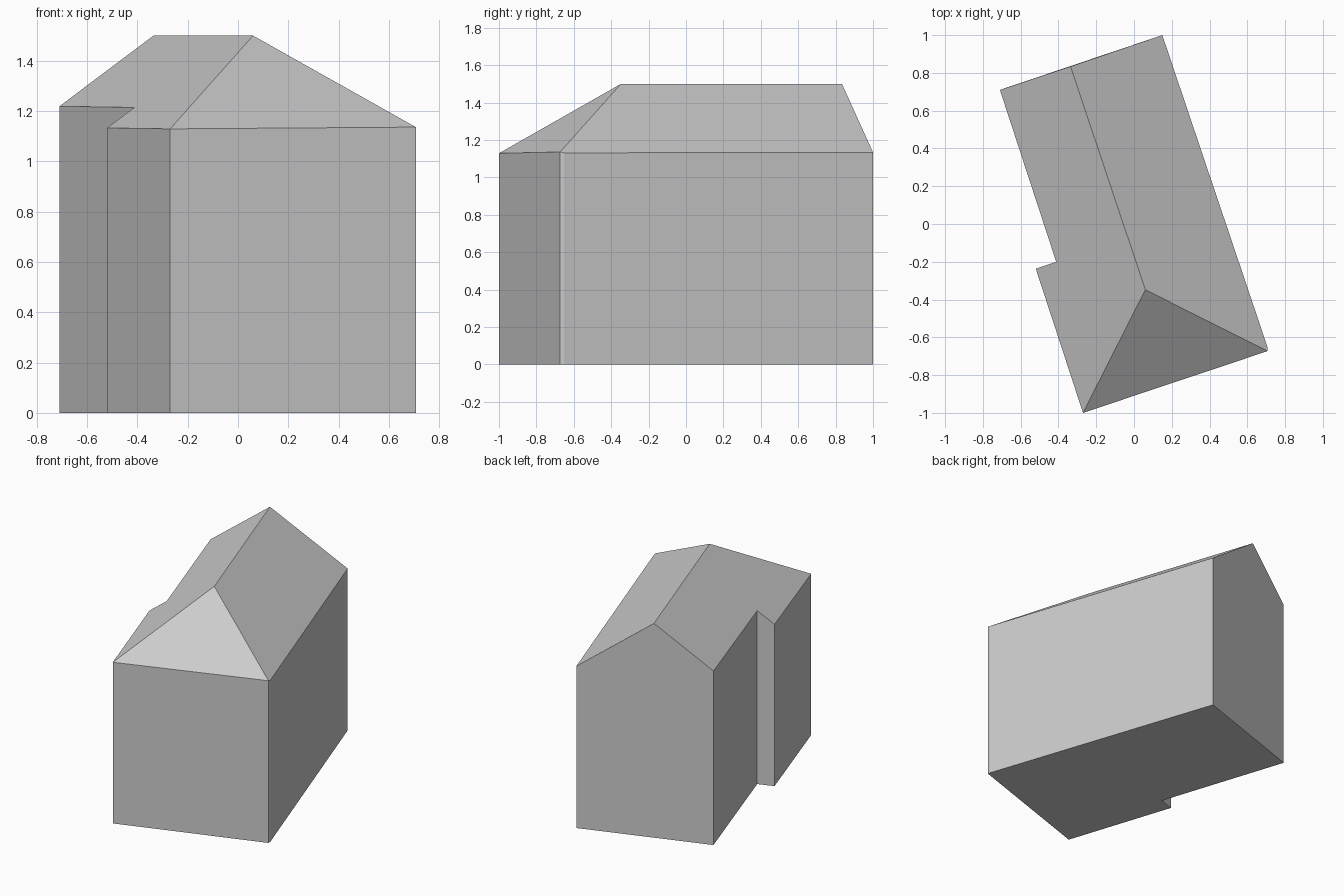
import bpy
import bmesh
from mathutils import Vector

cube = bpy.data.objects.get("Cube")
if cube:
    bpy.data.objects.remove(cube, do_unlink=True)

grey = bpy.data.materials.new("light grey")
colour = (0.6, 0.6, 0.6, 1.0)
grey.diffuse_color = colour
grey.use_nodes = True
grey.node_tree.nodes["Principled BSDF"].inputs["Base Color"].default_value = colour

# Footprint, counter-clockwise from the front corner
FOOTPRINT = [(-0.27, -1.0), (0.707, -0.673), (0.707, -0.652), (0.15, 1.0),
             (-0.71, 0.71), (-0.412, -0.20), (-0.52, -0.237)]
HIP = Vector((0.06, -0.348, 1.5))
GABLE = Vector((-0.336, 0.834, 1.5))
SLOPE = 0.713

ridge = (GABLE - HIP).to_2d().normalized()


def eave_point(x, y):
    """Roof height falls evenly with distance from the ridge."""
    away = abs(ridge.cross(Vector((x, y)) - HIP.to_2d()))
    return Vector((x, y, HIP.z - SLOPE * away))


base = [Vector((x, y, 0)) for x, y in FOOTPRINT]
eaves = [eave_point(x, y) for x, y in FOOTPRINT]


def make_part(name, polygons):
    bm = bmesh.new()
    for polygon in polygons:
        bm.faces.new([bm.verts.new(p) for p in polygon])
    bmesh.ops.remove_doubles(bm, verts=bm.verts, dist=0.0001)
    mesh = bpy.data.meshes.new(name)
    bm.to_mesh(mesh)
    bm.free()
    mesh.materials.append(grey)
    part = bpy.data.objects.new(name, mesh)
    bpy.context.collection.objects.link(part)


# Walls with the floor; the back wall rises to the gable point
walls = [base[::-1]]
for i in range(len(base)):
    j = (i + 1) % len(base)
    top = [eaves[j], GABLE, eaves[i]] if i == 3 else [eaves[j], eaves[i]]
    walls.append([base[i], base[j]] + top)
make_part("walls", walls)

# Roof: front hip, right-hand slope and notched left-hand slope
front, corner, chamfer, back_a, back_b, notch_in, notch_out = eaves
make_part("roof", [
    [front, corner, HIP],
    [corner, chamfer, back_a, GABLE, HIP],
    [front, HIP, GABLE, back_b, notch_in, notch_out],
])
